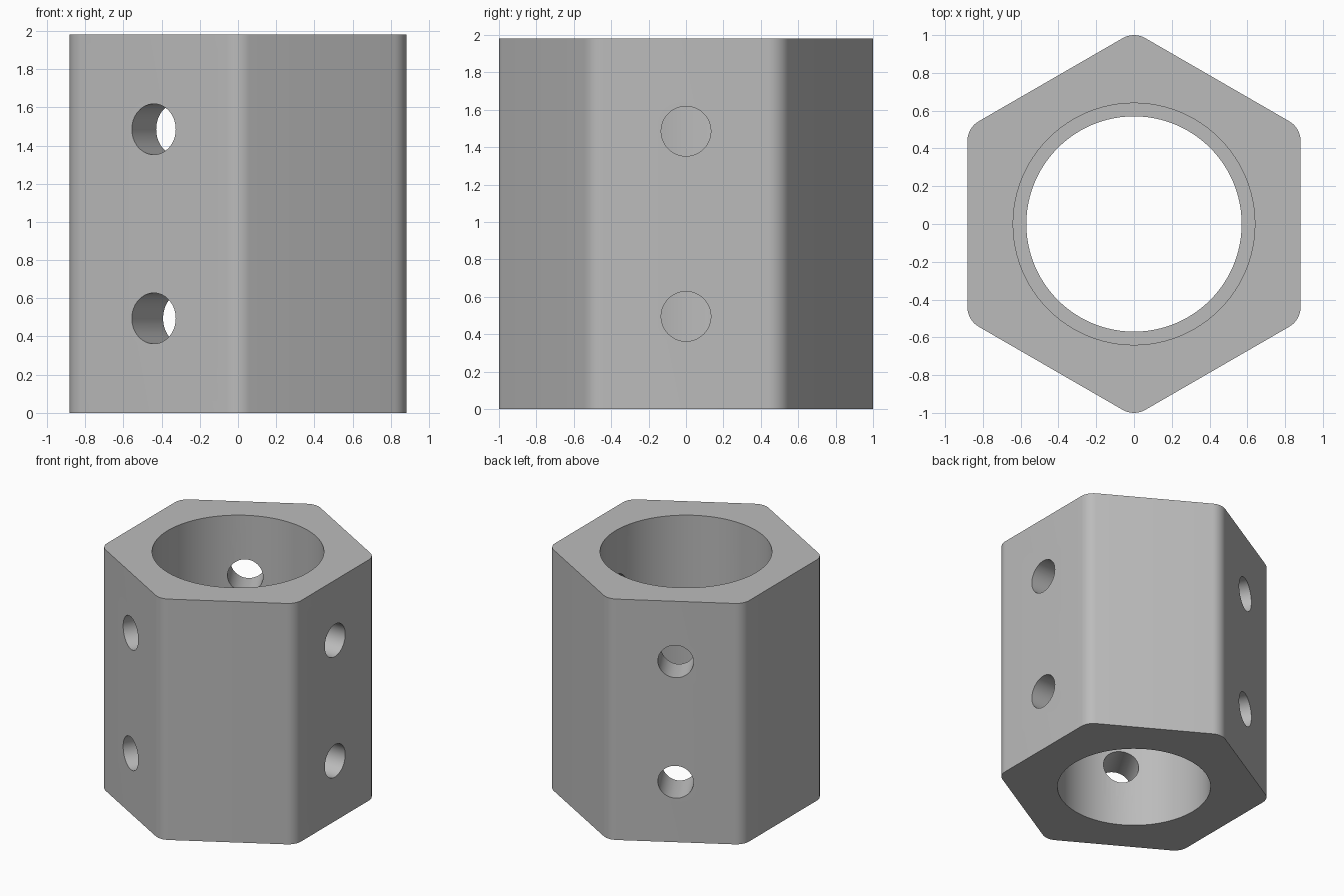
import bpy, bmesh, math
from math import cos, sin, pi

cube = bpy.data.objects.get("Cube")
if cube:
    bpy.data.objects.remove(cube, do_unlink=True)

HEIGHT = 1.98
APOTHEM = 0.882
FILLET = 0.12
HOLE_R = 0.133

grey = bpy.data.materials.new("plain grey")
grey.use_nodes = True
colour = (0.5, 0.5, 0.5, 1)
grey.diffuse_color = colour
grey.node_tree.nodes["Principled BSDF"].inputs["Base Color"].default_value = colour


def prism(name, outline, z0, z1):
    """Extrude a closed outline from z0 to z1."""
    bm = bmesh.new()
    base = bm.faces.new([bm.verts.new((x, y, z0)) for x, y in outline])
    top = bmesh.ops.extrude_face_region(bm, geom=[base])["geom"]
    verts = [v for v in top if isinstance(v, bmesh.types.BMVert)]
    bmesh.ops.translate(bm, verts=verts, vec=(0, 0, z1 - z0))
    bmesh.ops.recalc_face_normals(bm, faces=bm.faces)
    mesh = bpy.data.meshes.new(name)
    bm.to_mesh(mesh)
    bm.free()
    mesh.materials.append(grey)
    obj = bpy.data.objects.new(name, mesh)
    bpy.context.collection.objects.link(obj)
    return obj


def circle(radius, count):
    return [(radius * cos(2 * pi * i / count), radius * sin(2 * pi * i / count))
            for i in range(count)]


# Hexagonal body with rounded upright edges
outline = []
centre_r = (APOTHEM - FILLET) / cos(pi / 6)
steps = 8
for corner in range(6):
    mid = pi / 6 + corner * pi / 3
    for i in range(steps + 1):
        a = mid + (i / steps - 0.5) * pi / 3
        outline.append((centre_r * cos(mid) + FILLET * cos(a),
                        centre_r * sin(mid) + FILLET * sin(a)))
body = prism("hexagonal_sleeve", outline, 0, HEIGHT)

# Stepped bore: wide upper half, narrower lower half
cutters = [
    prism("lower_bore_cutter", circle(0.57, 96), -0.2, HEIGHT + 0.2),
    prism("upper_bore_cutter", circle(0.64, 96), HEIGHT / 2, HEIGHT + 0.3),
]

# Two radial screw holes on every other side
for side in range(3):
    for level in (0.25, 0.75):
        hole = prism("screw_hole_cutter", circle(HOLE_R, 48), 0.3, 1.1)
        hole.rotation_euler = (0, pi / 2, side * 2 * pi / 3)
        hole.location.z = HEIGHT * level
        cutters.append(hole)

# Cut everything out of the body
for cutter in cutters:
    cutter.hide_render = True
    mod = body.modifiers.new(cutter.name, "BOOLEAN")
    mod.operation = "DIFFERENCE"
    mod.solver = "EXACT"
    mod.object = cutter
bpy.context.view_layer.update()
graph = bpy.context.evaluated_depsgraph_get()
result = bpy.data.meshes.new_from_object(body.evaluated_get(graph))
body.modifiers.clear()
body.data = result
for cutter in cutters:
    bpy.data.objects.remove(cutter, do_unlink=True)

# Smooth curved walls, crisp rims
bpy.ops.object.select_all(action="DESELECT")
body.select_set(True)
bpy.context.view_layer.objects.active = body
bpy.ops.object.shade_smooth_by_angle(angle=math.radians(30))
